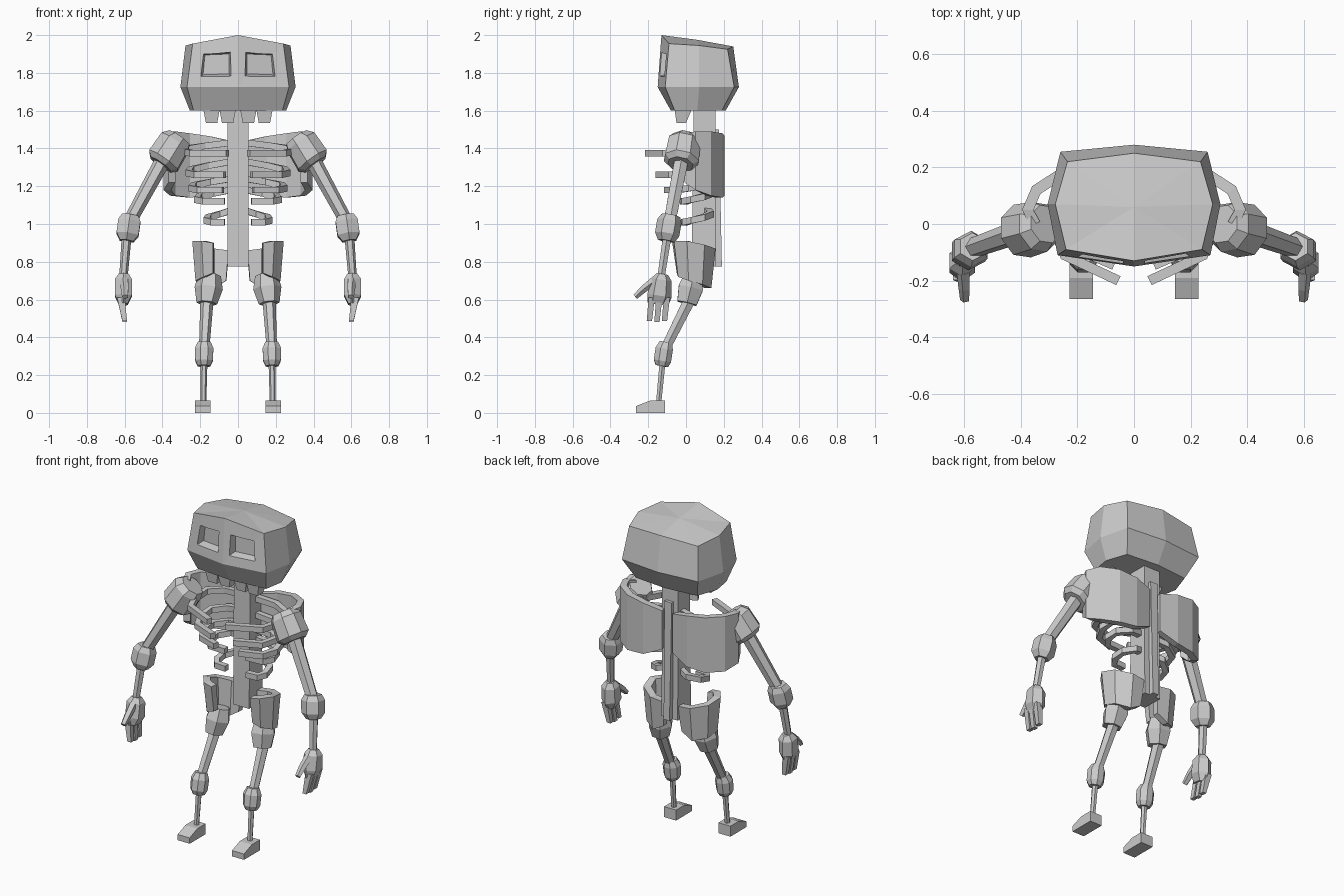
import bpy, bmesh, math
from mathutils import Vector

if "Cube" in bpy.data.objects:
    bpy.data.objects.remove(bpy.data.objects["Cube"])

bone = bpy.data.materials.new("bone_grey")
bone.diffuse_color = (0.6, 0.6, 0.6, 1)
bone.use_nodes = True
bone.node_tree.nodes["Principled BSDF"].inputs["Base Color"].default_value = bone.diffuse_color


def build(name, verts, faces, mirror=True):
    me = bpy.data.meshes.new(name)
    me.from_pydata(verts, [], faces)
    bm = bmesh.new()
    bm.from_mesh(me)
    bmesh.ops.recalc_face_normals(bm, faces=bm.faces)
    bm.to_mesh(me)
    bm.free()
    me.materials.append(bone)
    ob = bpy.data.objects.new(name, me)
    bpy.context.collection.objects.link(ob)
    if mirror:
        ob.modifiers.new("mirror", "MIRROR").use_mirror_merge = False
    return ob


def skin(name, rings, mirror=True):
    """Join rings of equal length into a capped solid."""
    n = len(rings[0])
    verts = [v for r in rings for v in r]
    faces = [(k * n + i, k * n + (i + 1) % n, (k + 1) * n + (i + 1) % n, (k + 1) * n + i)
             for k in range(len(rings) - 1) for i in range(n)]
    faces += [tuple(range(n)), tuple(range(len(verts) - n, len(verts)))]
    return build(name, verts, faces, mirror)


def limb(name, sections, n=6, phase=0.0):
    """Faceted tube; sections are (point, half width, half depth)."""
    axis = (Vector(sections[-1][0]) - Vector(sections[0][0])).normalized()
    v = axis.cross(Vector((1, 0, 0))).normalized()
    u = v.cross(axis)
    rings = []
    for p, a, b in sections:
        angles = [2 * math.pi * (i + phase) / n for i in range(n)]
        rings.append([Vector(p) + u * a * math.cos(t) + v * b * math.sin(t) for t in angles])
    return skin(name, rings)


def band(name, path, thick):
    """Upright strip along a plan path of (x, y, bottom, top)."""
    rings = []
    for i, (x, y, lo, hi) in enumerate(path):
        a, b = path[max(i - 1, 0)], path[min(i + 1, len(path) - 1)]
        d = Vector((b[0] - a[0], b[1] - a[1])).normalized() * thick / 2
        rings.append([(x - d.y, y + d.x, lo), (x + d.y, y - d.x, lo),
                      (x + d.y, y - d.x, hi), (x - d.y, y + d.x, hi)])
    return skin(name, rings)


def block(name, lo, hi, mirror=True):
    """Tapered block between two rectangles (x0, x1, y0, y1, z)."""
    rings = [[(a, c, z), (b, c, z), (b, d, z), (a, d, z)] for a, b, c, d, z in (lo, hi)]
    return skin(name, rings, mirror)


# Skull: half rings from front centre to back centre
half_rings = [
    [(0, -.08, 1.6), (.235, -.06, 1.6), (.255, .06, 1.6), (.21, .19, 1.6), (0, .21, 1.6)],
    [(0, -.15, 1.725), (.27, -.11, 1.725), (.305, .07, 1.725), (.26, .255, 1.725), (0, .28, 1.725)],
    [(0, -.13, 2.0), (.24, -.09, 1.955), (.278, .07, 1.945), (.235, .22, 1.925), (0, .25, 1.94)]]
rings = [h + [(-x, y, z) for x, y, z in h[3:0:-1]] for h in half_rings]
verts = [v for r in rings for v in r] + [(0, .06, 1.975)]
faces = [(k * 8 + i, k * 8 + (i + 1) % 8, k * 8 + 8 + (i + 1) % 8, k * 8 + 8 + i)
         for k in range(2) for i in range(8)]
faces += [(16 + i, 16 + (i + 1) % 8, 24) for i in range(8)] + [tuple(range(8))]
skull = build("skull", verts, faces, False)

# Eye sockets cut into the face
sockets = skin("socket_cutter", [
    [(.035, -.3, 1.78), (.205, -.3, 1.775), (.192, -.3, 1.905), (.035, -.3, 1.915)],
    [(.035, -.15, 1.78), (.205, -.15, 1.775), (.192, -.15, 1.905), (.035, -.15, 1.915)],
    [(.048, -.095, 1.795), (.185, -.07, 1.79), (.175, -.07, 1.895), (.048, -.095, 1.90)]])
sockets.hide_render = True
sockets.hide_viewport = True
cut = skull.modifiers.new("sockets", "BOOLEAN")
cut.operation, cut.object, cut.solver = "DIFFERENCE", sockets, "EXACT"

# Upper teeth
for name, x in (("inner_tooth", .055), ("outer_tooth", .14)):
    block(name, (x - .03, x + .03, -.05, 0, 1.535), (x - .043, x + .043, -.06, .03, 1.605))

# Spine with back ridge
block("spine", (-.055, .055, .03, .16, .775), (-.055, .055, .04, .155, 1.61), False)
block("spine_ridge", (-.02, .02, .15, .19, .775), (-.025, .025, .14, .175, 1.5), False)

# Shoulder blades
band("shoulder_blade", [(.04, .165, 1.2, 1.44), (.15, .185, 1.15, 1.465), (.26, .175, 1.14, 1.48),
                        (.345, .12, 1.15, 1.49), (.375, .05, 1.18, 1.49), (.35, 0, 1.22, 1.48)], .04)

# Ribs: (spine height, front height, half width, front y, front gap)
ribs = [(1.43, 1.375, .29, -.20, .055), (1.33, 1.26, .26, -.145, .07), (1.24, 1.18, .245, -.10, .08),
        (1.18, 1.12, .215, -.015, .07), (1.07, 1.01, .165, -.01, .07)]
for i, (zs, zf, w, yf, gap) in enumerate(ribs):
    plan = [(.04, .11, 0), (w * .6, .13, .3), (w * .95, .09, .6), (w, .03 + yf * .15, .85),
            (w * .85, yf * .55, 1), (gap, yf, 1)]
    band("rib_%d" % (i + 1), [(x, y, zs + (zf - zs) * t - .017, zs + (zf - zs) * t + .017)
                              for x, y, t in plan], .035)

# Hip bones: shells that wrap forward and taper downward
outline = [(.05, .13, .70, .86), (.13, .135, .66, .87), (.205, .085, .68, .89),
           (.22, .01, .70, .91), (.18, -.045, .72, .91), (.13, -.05, .74, .90)]
hips = band("hip_bone", outline, .045)
for v in hips.data.vertices:
    if v.co.z < .78:
        v.co.x = .13 + (v.co.x - .13) * .85
        v.co.y = .045 + (v.co.y - .045) * .8

# Legs
limb("hip_joint", [((.15, .04, .73), .06, .055), ((.155, .025, .66), .075, .075),
                   ((.165, .005, .58), .055, .06)], 6)
limb("thigh", [((.163, .03, .62), .036, .036), ((.178, -.10, .36), .028, .03)], 6)
limb("knee", [((.178, -.105, .375), .036, .036), ((.179, -.115, .34), .053, .05),
              ((.18, -.125, .275), .05, .05), ((.18, -.128, .248), .036, .036)], 8, .5)
limb("shin", [((.18, -.125, .26), .018, .018), ((.183, -.145, .05), .015, .016)], 6)
side = [(-.265, 0), (-.11, 0), (-.11, .065), (-.19, .065), (-.265, .036)]
skin("foot", [[(x, y, z) for y, z in side] for x in (.145, .227)])

# Arms
limb("shoulder", [((.31, 0, 1.455), .07, .07), ((.335, -.01, 1.43), .092, .092),
                  ((.395, -.025, 1.335), .098, .098), ((.41, -.03, 1.315), .07, .07)], 8, .5)
limb("upper_arm", [((.385, -.02, 1.36), .043, .043), ((.57, -.085, 1.02), .036, .036)], 6)
limb("elbow", [((.57, -.08, 1.045), .05, .05), ((.575, -.088, 1.015), .068, .065),
               ((.585, -.1, .945), .068, .065), ((.59, -.105, .91), .042, .045)], 6, .5)
limb("forearm", [((.59, -.1, .93), .026, .026), ((.608, -.135, .70), .022, .022)], 6)

# Hands
limb("palm", [((.605, -.125, .735), .03, .03), ((.607, -.13, .705), .052, .055),
              ((.607, -.14, .62), .052, .065), ((.607, -.15, .575), .026, .055)], 6, .5)
for i in range(3):
    y = -.195 + i * .04
    block("finger_%d" % (i + 1), (.587, .612, y - .013, y + .015, .48 + abs(i - 1) * .006),
          (.60, .64, y - .003, y + .03, .61))
limb("thumb", [((.602, -.165, .70), .025, .025), ((.598, -.225, .655), .022, .02),
               ((.597, -.268, .615), .017, .015)], 5)
